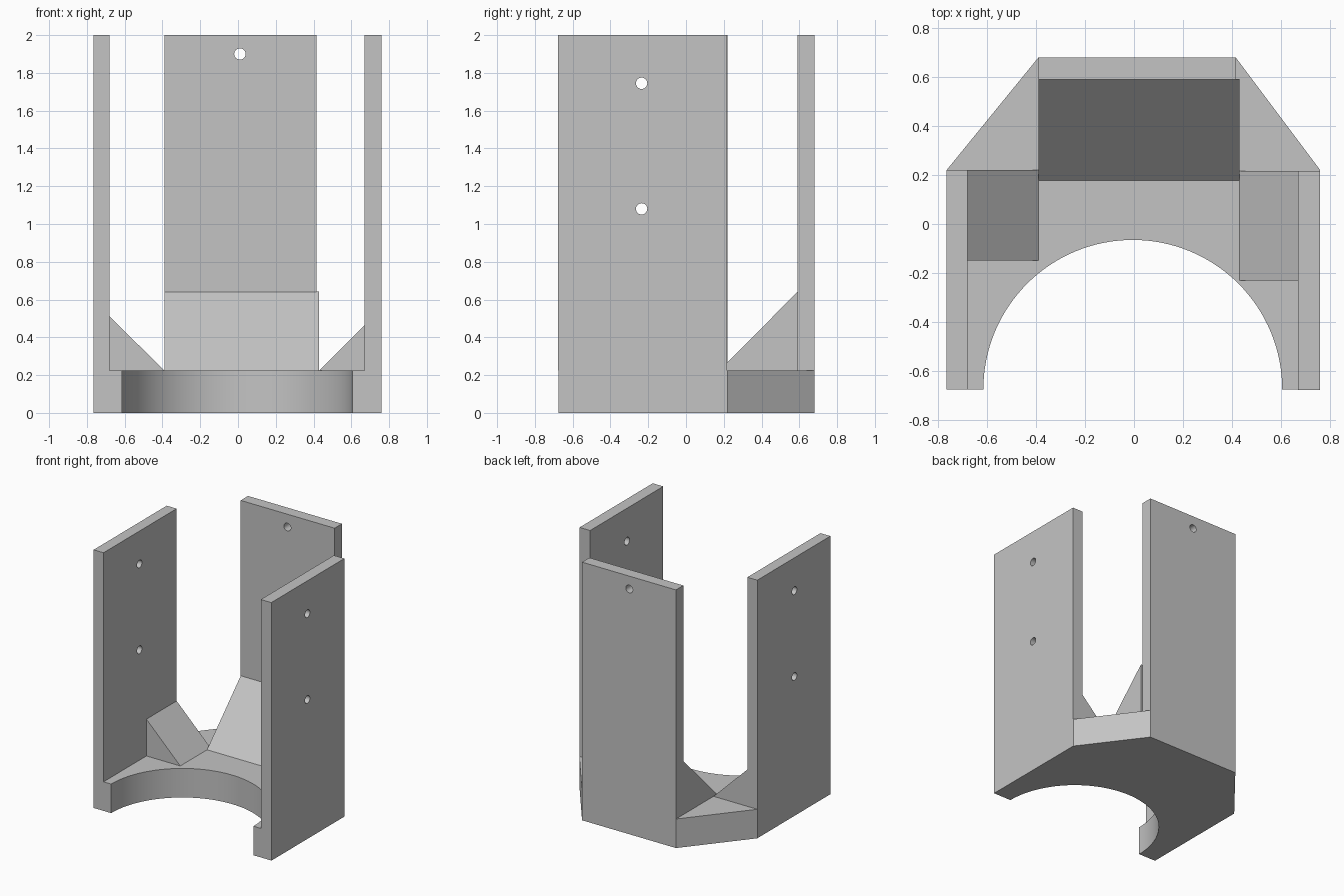
import bpy, bmesh
from math import sin, cos, pi, radians
from mathutils import Vector

cube = bpy.data.objects.get("Cube")
if cube:
    bpy.data.objects.remove(cube)

grey = bpy.data.materials.new("plain grey")
grey.use_nodes = True
colour = (0.55, 0.55, 0.55, 1)
grey.diffuse_color = colour
grey.node_tree.nodes["Principled BSDF"].inputs["Base Color"].default_value = colour


def prism(name, points, sweep):
    """Sweep a closed 3D outline along a vector into a solid."""
    bm = bmesh.new()
    face = bm.faces.new([bm.verts.new(p) for p in points])
    swept = bmesh.ops.extrude_face_region(bm, geom=[face])["geom"]
    verts = [v for v in swept if isinstance(v, bmesh.types.BMVert)]
    bmesh.ops.translate(bm, verts=verts, vec=Vector(sweep))
    bmesh.ops.recalc_face_normals(bm, faces=bm.faces)
    mesh = bpy.data.meshes.new(name)
    bm.to_mesh(mesh)
    bm.free()
    mesh.materials.append(grey)
    obj = bpy.data.objects.new(name, mesh)
    bpy.context.collection.objects.link(obj)
    return obj


def wall(name, x0, x1, y0, y1):
    outline = [(x0, y0, BASE), (x1, y0, BASE), (x1, y1, BASE), (x0, y1, BASE)]
    return prism(name, outline, (0, 0, 2 - BASE))


def drill(obj, centre, rotation):
    """Cut a round screw hole through a wall."""
    bpy.ops.mesh.primitive_cylinder_add(vertices=32, radius=0.03, depth=0.4,
                                        location=centre, rotation=rotation)
    cutter = bpy.context.object
    cutter.hide_render = True
    bpy.context.view_layer.objects.active = obj
    mod = obj.modifiers.new("hole", 'BOOLEAN')
    mod.operation, mod.solver, mod.object = 'DIFFERENCE', 'EXACT', cutter
    bpy.ops.object.modifier_apply(modifier=mod.name)
    bpy.data.objects.remove(cutter)


BASE = 0.225

# Base plate with a half-round cutout at the front
outline = [(-0.765, -0.675), (-0.765, 0.22), (-0.39, 0.68),
           (0.415, 0.68), (0.76, 0.22), (0.76, -0.675)]
steps = 64
outline += [(-0.005 + 0.61 * cos(pi * i / steps), -0.675 + 0.61 * sin(pi * i / steps))
            for i in range(steps + 1)]
base = prism("base_plate", [(x, y, 0) for x, y in outline], (0, 0, BASE))

# Upright walls
right = wall("right_wall", -0.765, -0.68, -0.675, 0.22)
left = wall("left_wall", 0.67, 0.76, -0.678, 0.217)
back = wall("back_wall", -0.39, 0.415, 0.59, 0.68)

# Screw holes
for side, x in ((right, -0.72), (left, 0.715)):
    for z in (1.08, 1.745):
        drill(side, (x, -0.235, z), (0, pi / 2, 0))
drill(back, (0.01, 0.635, 1.9), (pi / 2, 0, 0))

# Sloped gussets bracing each wall
prism("right_gusset", [(-0.68, -0.15, BASE), (-0.39, -0.15, BASE), (-0.68, -0.15, 0.51)],
      (0, 0.37, 0))
prism("left_gusset", [(0.67, -0.23, BASE), (0.43, -0.23, BASE), (0.67, -0.23, 0.465)],
      (0, 0.447, 0))
prism("back_gusset", [(-0.39, 0.178, BASE), (-0.39, 0.592, BASE), (-0.39, 0.592, 0.643)],
      (0.82, 0, 0))

# Smooth the curved cutout and the holes, keep edges sharp
for obj in (base, right, left, back):
    bpy.ops.object.select_all(action='DESELECT')
    obj.select_set(True)
    bpy.context.view_layer.objects.active = obj
    bpy.ops.object.shade_smooth_by_angle(angle=radians(30))
